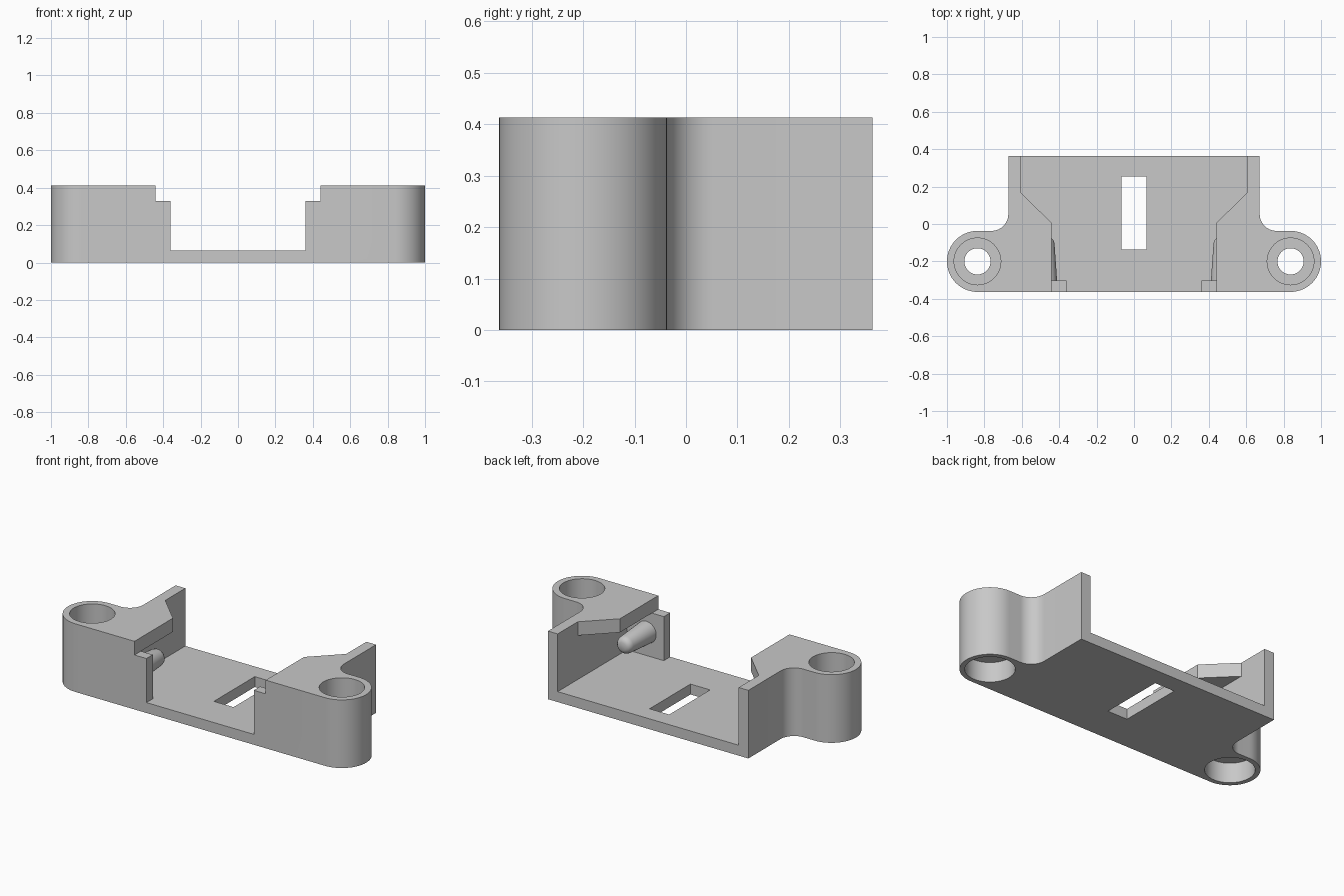
import bpy, bmesh, math
from mathutils import Matrix, Vector

if "Cube" in bpy.data.objects:
    bpy.data.objects.remove(bpy.data.objects["Cube"])

H = 0.413       # overall height
D = 0.3625      # half depth
FLOOR = 0.063   # floor thickness
LEDGE = 0.33    # underside of the top flanges
EAR = Vector((0.837, -0.2))
EAR_R = 0.163

grey = bpy.data.materials.new("plain grey")
grey.use_nodes = True
grey.diffuse_color = (0.58, 0.58, 0.58, 1)
grey.node_tree.nodes["Principled BSDF"].inputs["Base Color"].default_value = (0.58, 0.58, 0.58, 1)


def new_object(name, bm):
    bmesh.ops.recalc_face_normals(bm, faces=bm.faces)
    mesh = bpy.data.meshes.new(name)
    bm.to_mesh(mesh)
    bm.free()
    mesh.materials.append(grey)
    obj = bpy.data.objects.new(name, mesh)
    bpy.context.collection.objects.link(obj)
    return obj


def prism(name, outline, z0, z1):
    """Extrude a flat outline from z0 to z1."""
    bm = bmesh.new()
    face = bm.faces.new([bm.verts.new((x, y, z0)) for x, y in outline])
    for item in bmesh.ops.extrude_face_region(bm, geom=[face])["geom"]:
        if isinstance(item, bmesh.types.BMVert):
            item.co.z = z1
    return new_object(name, bm)


def box(name, x, y0, y1, z0, z1):
    return prism(name, [(-x, y0), (x, y0), (x, y1), (-x, y1)], z0, z1)


def arc(centre, r, a0, a1, n):
    steps = [math.radians(a0 + (a1 - a0) * i / n) for i in range(n + 1)]
    return [(centre[0] + r * math.cos(a), centre[1] + r * math.sin(a)) for a in steps]


def mirrored(half):
    """Complete a right-hand outline with its mirror image."""
    return half + [(-x, y) for x, y in reversed(half)]


def activate(obj):
    bpy.ops.object.select_all(action="DESELECT")
    obj.select_set(True)
    bpy.context.view_layer.objects.active = obj


def cut(target, cutter):
    cutter.hide_render = True
    mod = target.modifiers.new("cut", "BOOLEAN")
    mod.operation, mod.solver, mod.object = "DIFFERENCE", "EXACT", cutter
    activate(target)
    bpy.ops.object.modifier_apply(modifier=mod.name)
    bpy.data.objects.remove(cutter)


# Bracket body with rounded ears and filleted shoulders
half = arc(EAR, EAR_R, -90, 90, 32) + arc((0.762, 0.053), 0.09, -90, -180, 14) + [(0.672, D)]
body = prism("bracket_body", mirrored(half), 0, H)

# Cavity open to the back, then the opening between the flanges
cut(body, box("cavity_cutter", 0.607, -0.302, 0.5, FLOOR, LEDGE))
opening = [(0.44, -0.25), (0.44, 0.005), (0.607, 0.17), (0.607, 0.5)]
cut(body, prism("opening_cutter", mirrored(opening), 0.2, 0.6))

# Stepped gap in the front wall
cut(body, box("front_step_cutter", 0.44, -0.5, -0.2, LEDGE, 0.6))
cut(body, box("front_gap_cutter", 0.36, -0.5, -0.25, FLOOR, 0.5))

# Slot through the floor
cut(body, box("slot_cutter", 0.066, -0.137, 0.255, -0.1, 0.2))

# Screw holes, counterbored from both ends
for side in (-1, 1):
    centre = (side * EAR.x, EAR.y)
    for r, z0, z1 in ((0.07, -0.1, 0.6), (0.125, 0.18, 0.6), (0.135, -0.1, 0.12)):
        cut(body, prism("hole_cutter", arc(centre, r, 0, 352.5, 47), z0, z1))

# Tapered pegs with rounded tips behind the front wall
peg_profile = [(0, -0.32), (0.067, -0.32), (0.052, -0.105), (0.048, -0.09),
               (0.038, -0.078), (0.024, -0.072), (0, -0.07)]
pegs = []
for side, name in ((1, "left_peg"), (-1, "right_peg")):
    bm = bmesh.new()
    verts = [bm.verts.new((r, y, 0)) for r, y in peg_profile]
    edges = [bm.edges.new(pair) for pair in zip(verts, verts[1:])]
    bmesh.ops.spin(bm, geom=verts + edges, cent=(0, 0, 0), axis=(0, 1, 0),
                   angle=math.tau, steps=32)
    bmesh.ops.remove_doubles(bm, verts=bm.verts, dist=0.0005)
    bmesh.ops.transform(bm, matrix=Matrix.Translation((side * 0.477, 0, 0.205)), verts=bm.verts)
    pegs.append(new_object(name, bm))

for obj in [body] + pegs:
    activate(obj)
    bpy.ops.object.shade_smooth_by_angle(angle=math.radians(30))
